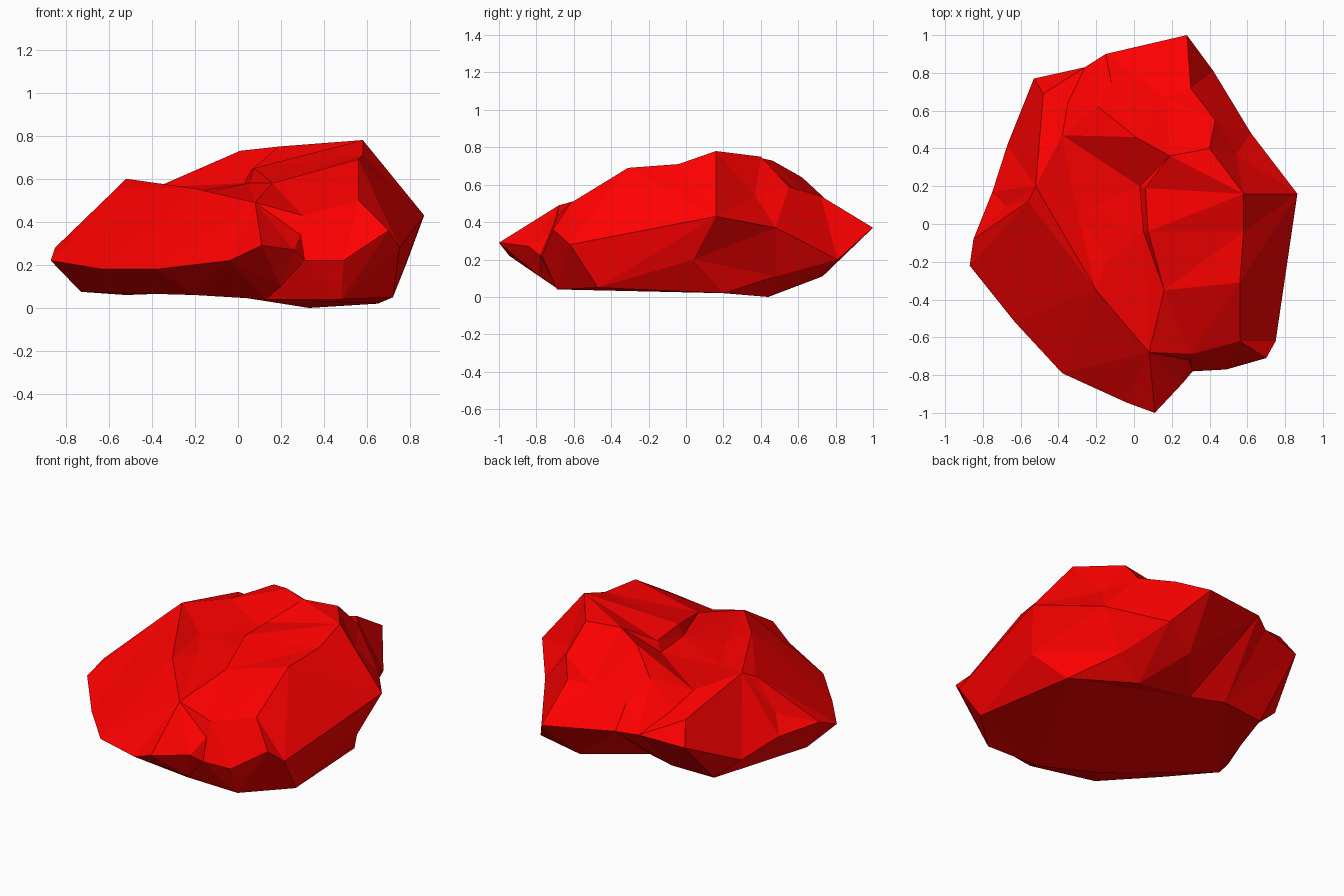
import bpy, bmesh
from mathutils import Vector
from mathutils.geometry import delaunay_2d_cdt

if "Cube" in bpy.data.objects:
    bpy.data.objects.remove(bpy.data.objects["Cube"])

# Widest outline of the boulder, shared by its upper and lower halves
rim = [(.28, 1, .37), (.42, .81, .2), (.62, .48, .37), (.865, .16, .43),
       (.75, -.62, .28), (.70, -.71, .36), (.49, -.77, .22), (.31, -.78, .22),
       (.26, -.84, .27), (.11, -1, .29), (-.04, -.945, .22), (-.38, -.79, .18),
       (-.63, -.52, .18), (-.87, -.22, .22), (-.85, -.08, .28), (-.75, .17, .26),
       (-.67, .42, .19), (-.53, .77, .36), (-.26, .83, .39), (-.15, .90, .41)]

# Corners where ridge lines of the upper half meet
front_corner, left_peak, back_peak = (.08, -.68, .49), (-.52, .20, .60), (.19, .36, .75)
saddle, summit, right_top = (.40, .40, .75), (.58, .16, .78), (.58, -.04, .71)
wall_top, back_knob, back_lip = (.075, -.04, .65), (-.19, .62, .64), (.43, .55, .59)
front_lip, back_hump = (.30, -.69, .43), (.01, .46, .73)

# Ridge lines of the upper half
crest = [front_corner, (.16, -.35, .58), wall_top, (.06, .19, .64), back_peak, saddle,
         summit, right_top, (.56, -.31, .69), (.56, -.62, .50), front_lip]
crossing = [wall_top, right_top]
left_ridge = [front_corner, (-.20, -.35, .555), left_peak, (-.38, .47, .56),
              (-.35, .64, .49), back_knob, back_hump, back_peak]
hollow = [left_peak, (-.30, .06, .525), (-.14, -.19, .535)]
hollow_floor = [front_corner, (.05, -.04, .58), (.03, .2, .58), back_hump]
left_spurs = [(-.48, .69, .49), left_peak, (-.56, .12, .56), (-.68, .10, .36)]
back_spurs = [back_knob, (-.12, .75, .52), (.17, .67, .52), back_peak]
right_spurs = [(.30, .72, .54), back_lip, (.54, .37, .54), summit]
front_notch = [front_lip, (.29, -.72, .34)]
upper = [crest, crossing, left_ridge, hollow, hollow_floor, left_spurs, back_spurs,
         right_spurs, [back_lip, saddle], front_notch]

# Ridge lines of the underside
foot = [(-.73, -.13, .075), (-.52, .47, .06), (-.25, .49, .07), (-.05, .42, .06),
        (.21, .73, .11), (.33, .44, 0), (.65, .20, .02), (.72, -.47, .05),
        (.48, -.69, .04), (.13, -.68, .04), (-.20, -.55, .06), (-.73, -.13, .075)]
right_flank = [(.78, .04, .20), (.50, .48, .11)]
front_flank = [(.20, -.77, .10)]
lower = [foot, right_flank, front_flank]


def add_shell(bm, lines):
    """Facet the area inside the rim, keeping every ridge line as an edge."""
    points, edges = [], []
    for line in [rim + rim[:1]] + lines:
        ids = []
        for p in line:
            if p not in points:
                points.append(p)
            ids.append(points.index(p))
        edges += list(zip(ids, ids[1:]))
    flat = [Vector(p[:2]) for p in points]
    co, _, tris, origin, _, _ = delaunay_2d_cdt(flat, edges, [], 1, 1e-5)
    verts = []
    for c, o in zip(co, origin):
        z = points[o[0]][2] if o else .4
        verts.append(bm.verts.new((c.x, c.y, z)))
    for t in tris:
        bm.faces.new([verts[i] for i in t])


# Join both halves along the rim
bm = bmesh.new()
add_shell(bm, upper)
add_shell(bm, lower)
bmesh.ops.remove_doubles(bm, verts=bm.verts, dist=1e-4)
bmesh.ops.recalc_face_normals(bm, faces=bm.faces)
mesh = bpy.data.meshes.new("boulder")
bm.to_mesh(mesh)
bm.free()

boulder = bpy.data.objects.new("boulder", mesh)
bpy.context.collection.objects.link(boulder)
red = bpy.data.materials.new("red_stone")
red.diffuse_color = (1, 0, 0, 1)
red.use_nodes = True
red.node_tree.nodes["Principled BSDF"].inputs["Base Color"].default_value = red.diffuse_color
mesh.materials.append(red)
